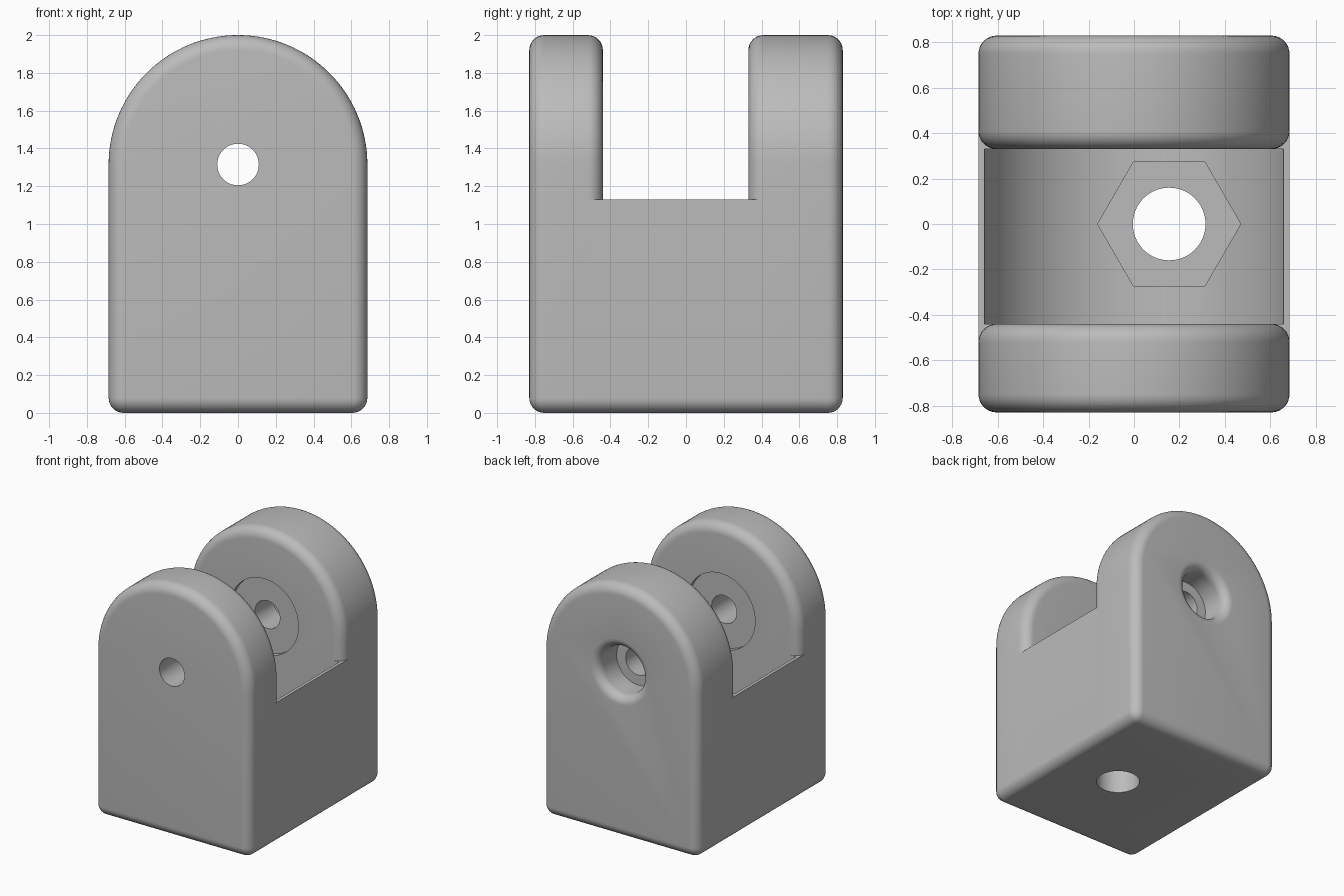
import bpy, bmesh
from math import pi, sin, cos, sqrt, asin
from mathutils import Matrix

cube = bpy.data.objects.get("Cube")
if cube:
    bpy.data.objects.remove(cube)

W, D = 0.685, 0.83              # half width and half depth
PIVOT = 2 - W                   # height of the pivot axis
LEDGE = 1.13                    # height where the arms leave the base
SLOT = (-0.44, 0.33)            # slot limits along y
R = 0.08                        # edge rounding
STEPS = 8
LIP = sqrt(W**2 - (PIVOT - LEDGE)**2)   # half width of the hollow at the ledge


def arc(cx, cz, r, a0, a1, n):
    return [(cx + r * cos(a0 + (a1 - a0) * i / n),
             cz + r * sin(a0 + (a1 - a0) * i / n)) for i in range(n + 1)]


def flip(points):
    return [(-x, z) for x, z in reversed(points)]


def base_half(d):
    """Right half of the base outline, shrunk by d."""
    return arc(W - R, R, R - d, -pi / 2, 0, STEPS) + [(W - d, LEDGE)]


def arch_line(e):
    return arc(0, PIVOT, W - e, 0, pi, 64)


def section(d, e):
    """Full outline: base shrunk by d, arm shrunk by e."""
    right = base_half(d) + [(W - max(d, min(e, W - LIP)), LEDGE), (W - e, LEDGE)]
    return right + arch_line(e) + flip(right)


def make_object(name, bm):
    mesh = bpy.data.meshes.new(name)
    bm.to_mesh(mesh)
    bm.free()
    ob = bpy.data.objects.new(name, mesh)
    bpy.context.collection.objects.link(ob)
    return ob


def add_verts(bm, points, y):
    return [bm.verts.new((x, y, z)) for x, z in points]


def loft(bm, p, q, yp, yq, closed=True):
    a, b = add_verts(bm, p, yp), add_verts(bm, q, yq)
    for i in range(len(a) if closed else len(a) - 1):
        j = (i + 1) % len(a)
        bm.faces.new((a[i], a[j], b[j], b[i]))


def revolve(name, profile, segments, matrix):
    """Closed solid turned around local z from (radius, height) points."""
    bm = bmesh.new()
    rings = [[bm.verts.new((r * cos(2 * pi * k / segments),
                            r * sin(2 * pi * k / segments), h))
              for k in range(segments)] for r, h in profile]
    for a, b in zip(rings, rings[1:]):
        for k in range(segments):
            j = (k + 1) % segments
            bm.faces.new((a[k], a[j], b[j], b[k]))
    bm.faces.new(rings[0])
    bm.faces.new(rings[-1])
    bm.transform(matrix)
    bmesh.ops.recalc_face_normals(bm, faces=bm.faces)
    ob = make_object(name, bm)
    ob.hide_render = True
    return ob


# Bracket: two rounded arms on a base, lofted along y
bm = bmesh.new()
quarter = [i * pi / 2 / STEPS for i in range(STEPS + 1)]
for outer, inner, s in ((-D, SLOT[0], 1), (D, SLOT[1], -1)):
    rings = [(section(R - R * sin(a), R - R * sin(a)), outer + s * (R - R * cos(a)))
             for a in quarter]
    rings += [(section(0, R - R * cos(a)), inner - s * (R - R * sin(a)))
              for a in quarter]
    for (p, yp), (q, yq) in zip(rings, rings[1:]):
        loft(bm, p, q, yp, yq)
    bm.faces.new(add_verts(bm, rings[0][0], outer))

# Hollow under the slot, and the inner faces of the arms
swing = asin((PIVOT - LEDGE) / W)
hollow = arc(0, PIVOT, W, -swing, swing - pi, 48)
shell = base_half(0) + [(LIP, LEDGE)]
loft(bm, flip(shell) + shell, flip(shell) + shell, *SLOT, closed=False)
loft(bm, hollow, hollow, *SLOT, closed=False)
corner = [(W - R, LEDGE)]
for y in SLOT:
    bm.faces.new(add_verts(bm, corner + arch_line(R) + flip(corner) + hollow[::-1], y))
bmesh.ops.remove_doubles(bm, verts=bm.verts, dist=0.0001)
bmesh.ops.dissolve_degenerate(bm, edges=bm.edges, dist=0.0001)
bmesh.ops.recalc_face_normals(bm, faces=bm.faces)
bracket = make_object("pivot_bracket", bm)

# Pivot bore: through hole, shallow washer seats, rounded counterbore at the back
hole, seat, bore, rim = 0.11, 0.30, 0.19, 0.07
pivot_profile = [(hole, -1), (hole, SLOT[0] - 0.04), (seat, SLOT[0] - 0.04),
                 (seat, SLOT[1] + 0.04), (hole, SLOT[1] + 0.04),
                 (hole, 0.6), (bore, 0.6)]
pivot_profile += [(bore + rim - rim * cos(a), D - rim + rim * sin(a)) for a in quarter]
pivot_profile += [(bore + rim, 1)]
to_y = Matrix.Translation((0, 0, PIVOT)) @ Matrix.Rotation(-pi / 2, 4, "X")
cutters = [revolve("pivot_cutter", pivot_profile, 64, to_y)]

# Fastening hole through the base with a hexagonal nut pocket
to_bolt = Matrix.Translation((0.155, 0, 0))
cutters.append(revolve("bolt_cutter", [(0.16, -0.1), (0.16, 0.6)], 64, to_bolt))
cutters.append(revolve("nut_cutter", [(0.315, 0.35), (0.315, 1)], 6, to_bolt))

bpy.context.view_layer.objects.active = bracket
for ob in cutters:
    mod = bracket.modifiers.new(ob.name, "BOOLEAN")
    mod.operation, mod.solver, mod.object = "DIFFERENCE", "EXACT", ob
    bpy.ops.object.modifier_apply(modifier=mod.name)
    bpy.data.objects.remove(ob)

# Single grey colour, smooth with sharp edges kept
grey = bpy.data.materials.new("plain_grey")
grey.use_nodes = True
colour = (0.5, 0.5, 0.5, 1)
grey.diffuse_color = colour
grey.node_tree.nodes["Principled BSDF"].inputs["Base Color"].default_value = colour
bracket.data.materials.clear()
bracket.data.materials.append(grey)
bpy.ops.object.select_all(action="DESELECT")
bracket.select_set(True)
bpy.ops.object.shade_smooth_by_angle(angle=pi / 6)
